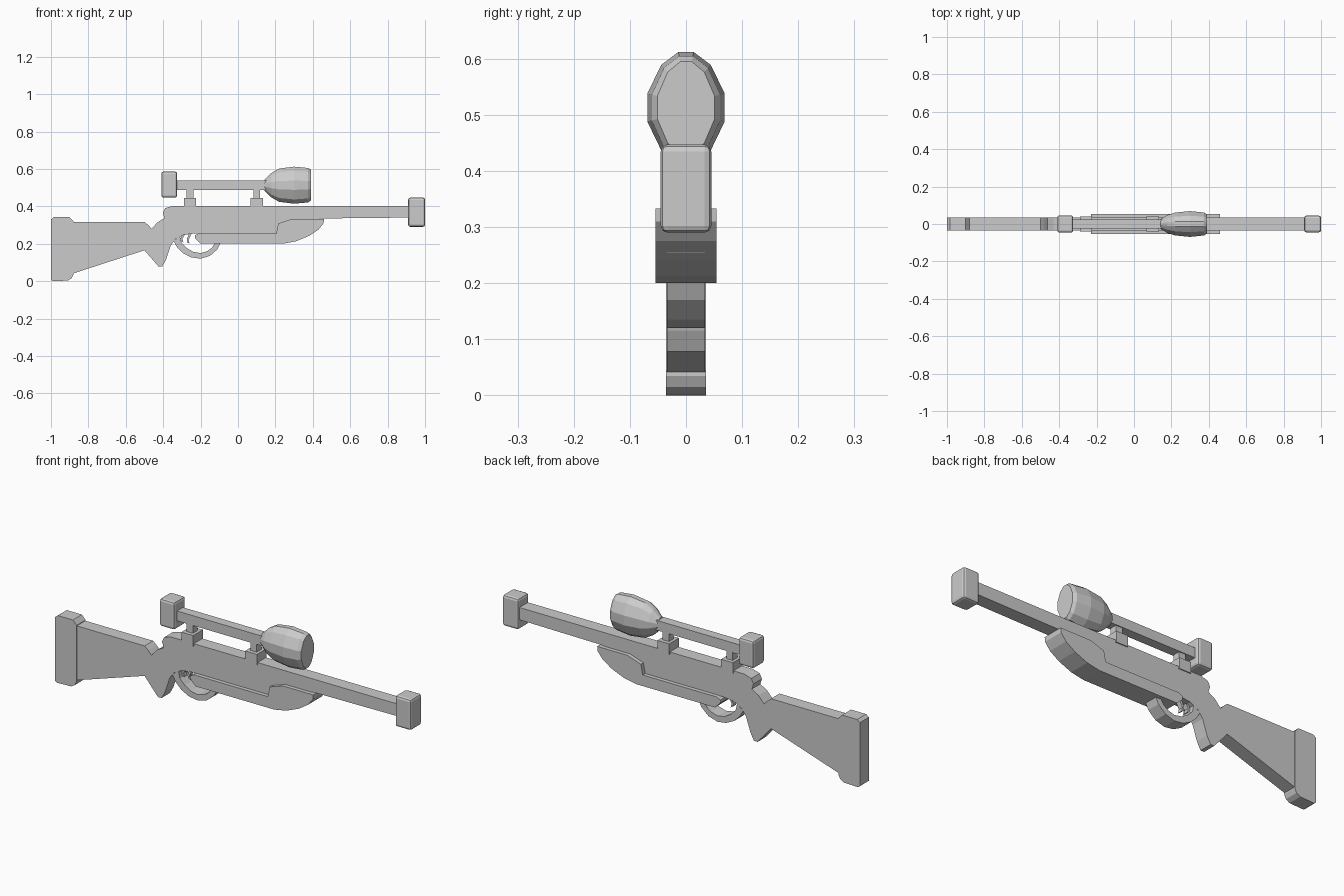
import bpy, bmesh


def finish(name, bm):
    bmesh.ops.recalc_face_normals(bm, faces=bm.faces[:])
    me = bpy.data.meshes.new(name)
    bm.to_mesh(me)
    bm.free()
    ob = bpy.data.objects.new(name, me)
    bpy.context.collection.objects.link(ob)
    return ob


def plate(name, pts, half):
    """Side profile (x, z) extruded across y."""
    bm = bmesh.new()
    f = bm.faces.new([bm.verts.new((x, -half, z)) for x, z in pts])
    ext = bmesh.ops.extrude_face_region(bm, geom=[f])["geom"]
    verts = [v for v in ext if isinstance(v, bmesh.types.BMVert)]
    bmesh.ops.translate(bm, verts=verts, vec=(0, 2 * half, 0))
    return finish(name, bm)


def box(name, x0, x1, half, z0, z1, bevel=0):
    ob = plate(name, [(x0, z0), (x1, z0), (x1, z1), (x0, z1)], half)
    if bevel:
        m = ob.modifiers.new("bevel", 'BEVEL')
        m.width, m.segments = bevel, 2
    return ob


def loft(name, rings, section, zc):
    """Rings (x, half width, half height) of one section along x."""
    bm = bmesh.new()
    loops = [[bm.verts.new((x, a * u, zc + b * v)) for u, v in section]
             for x, a, b in rings]
    n = len(section)
    for p, q in zip(loops, loops[1:]):
        for i in range(n):
            j = (i + 1) % n
            bm.faces.new((p[i], p[j], q[j], q[i]))
    bm.faces.new(loops[0])
    bm.faces.new(loops[-1])
    return finish(name, bm)


# stock, grip, receiver and barrel in one flat-sided profile
plate("stock_and_barrel", [
    (-0.90, 0.035), (-0.50, 0.165), (-0.47, 0.13), (-0.425, 0.078),
    (-0.405, 0.078), (-0.385, 0.115), (-0.36, 0.19), (-0.335, 0.225),
    (-0.29, 0.248), (-0.23, 0.255), (0.40, 0.255), (0.44, 0.335), (0.92, 0.34), (0.92, 0.402),
    (-0.35, 0.402), (-0.39, 0.39), (-0.402, 0.365), (-0.393, 0.337),
    (-0.43, 0.315), (-0.462, 0.28), (-0.48, 0.30), (-0.50, 0.317),
    (-0.90, 0.317)], 0.034)

# butt pad
plate("butt_pad", [
    (-1, 0.008), (-0.99, 0), (-0.91, 0.003), (-0.89, 0.015), (-0.88, 0.035),
    (-0.88, 0.32), (-0.90, 0.342), (-0.985, 0.342), (-1, 0.33)], 0.036)

# fore-end
plate("fore_end", [
    (-0.23, 0.23), (-0.215, 0.215), (-0.2, 0.2), (0.24, 0.2), (0.31, 0.213), (0.38, 0.242),
    (0.43, 0.275), (0.458, 0.31), (0.46, 0.333), (0.29, 0.333),
    (0.215, 0.308), (0.205, 0.256), (-0.21, 0.256), (-0.23, 0.245)], 0.054)

# trigger guard and two triggers
plate("trigger_guard", [
    (-0.345, 0.215), (-0.325, 0.18), (-0.295, 0.15), (-0.25, 0.127),
    (-0.2, 0.12), (-0.15, 0.135), (-0.11, 0.17), (-0.09, 0.21),
    (-0.12, 0.21), (-0.14, 0.178), (-0.165, 0.16), (-0.2, 0.15),
    (-0.24, 0.157), (-0.275, 0.178), (-0.302, 0.205), (-0.31, 0.24)], 0.034)
for i, (x, z) in enumerate([(-0.305, 0.207), (-0.272, 0.2)]):
    plate(f"trigger_{i + 1}", [
        (x + 0.01, 0.255), (x - 0.002, z + 0.022), (x, z + 0.008),
        (x + 0.013, z), (x + 0.008, z + 0.02), (x + 0.025, 0.255)], 0.012)

# muzzle block and scope eyepiece
box("muzzle", 0.91, 1.0, 0.045, 0.29, 0.447, 0.012)
box("scope_eyepiece", -0.41, -0.325, 0.046, 0.446, 0.586, 0.012)

# scope tube and mounts
box("scope_tube", -0.33, 0.16, 0.024, 0.487, 0.537)
for i, x in enumerate((-0.257, 0.1)):
    box(f"mount_base_{i + 1}", x - 0.033, x + 0.033, 0.039, 0.39, 0.445)
    box(f"mount_post_{i + 1}", x - 0.018, x + 0.018, 0.019, 0.44, 0.49)

# scope front bell
q = [(1, 0.25), (0.64, 0.77), (0.2, 1)]
top = q + [(-u, v) for u, v in reversed(q)]
section = top + [(u, -v) for u, v in reversed(top)]
loft("scope_bell", [
    (0.142, 0.026, 0.03), (0.178, 0.048, 0.065), (0.22, 0.061, 0.089),
    (0.30, 0.069, 0.099), (0.375, 0.061, 0.092), (0.39, 0.051, 0.082)],
    section, 0.513)
